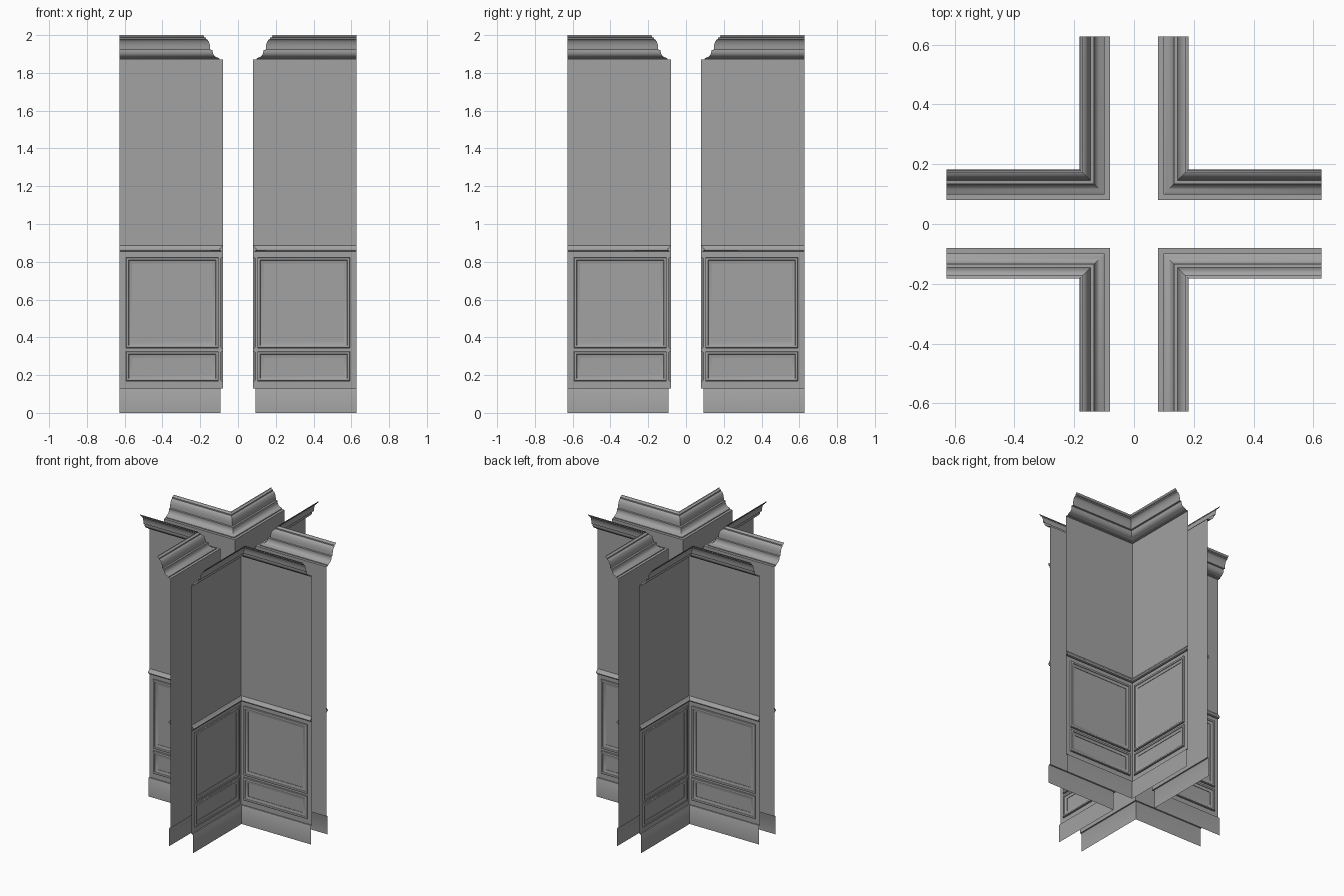
import bpy, bmesh, math

if "Cube" in bpy.data.objects:
    bpy.data.objects.remove(bpy.data.objects["Cube"])

WALL = 0.08   # distance of each wall plane from the centre
END = 0.627   # where each wall leg stops

paint = bpy.data.materials.new("grey_paint")
paint.use_nodes = True
grey = (0.36, 0.36, 0.36, 1)
paint.diffuse_color = grey
paint.node_tree.nodes["Principled BSDF"].inputs["Base Color"].default_value = grey


def finish(bm, name):
    """Turn a one-quadrant mesh into an object mirrored to all four corners."""
    bmesh.ops.recalc_face_normals(bm, faces=bm.faces)
    # make the visible side face the inside of the corner
    if sum((f.normal.x + f.normal.y) * f.calc_area() for f in bm.faces) < 0:
        bmesh.ops.reverse_faces(bm, faces=bm.faces)
    mesh = bpy.data.meshes.new(name)
    bm.to_mesh(mesh)
    bm.free()
    mesh.materials.append(paint)
    obj = bpy.data.objects.new(name, mesh)
    bpy.context.collection.objects.link(obj)
    bpy.ops.object.select_all(action='DESELECT')
    obj.select_set(True)
    bpy.context.view_layer.objects.active = obj
    bpy.ops.object.shade_smooth_by_angle(angle=math.radians(32))
    mirror = obj.modifiers.new("four_corners", 'MIRROR')
    mirror.use_axis = (True, True, False)
    mirror.use_mirror_merge = False
    return obj


def bridge(bm, rows, closed=False):
    """Skin neighbouring rows of points with quads."""
    rows = [[bm.verts.new(p) for p in row] for row in rows]
    for a, b in zip(rows, rows[1:]):
        n = len(a)
        for i in range(n if closed else n - 1):
            j = (i + 1) % n
            bm.faces.new((a[i], a[j], b[j], b[i]))


def corner_sweep(name, profile):
    """Run a (projection, height) profile along both legs with a mitred corner."""
    bm = bmesh.new()
    bridge(bm, [[(END, WALL + d, z), (WALL + d, WALL + d, z), (WALL + d, END, z)]
                for d, z in profile])
    return finish(bm, name)


def arc(cx, cz, rx, rz, start, stop, steps=6):
    """Points on an elliptical arc, angles in degrees."""
    angles = [math.radians(start + (stop - start) * i / steps) for i in range(steps + 1)]
    return [(cx + rx * math.cos(a), cz + rz * math.sin(a)) for a in angles]


def panel_frame(name, low, high):
    """Raised picture-frame moulding on both legs of the corner."""
    left, right = 0.103, 0.594
    profile = [(0, 0), (0, 0.008)] + arc(0.009, 0.008, 0.007, 0.005, 180, 0, 5)
    profile += [(0.02, 0.006), (0.028, 0.005), (0.033, 0.003), (0.033, 0)]
    bm = bmesh.new()
    for swap in (False, True):
        rings = []
        for inset, rise in profile:
            x0, x1, z0, z1 = left + inset, right - inset, low + inset, high - inset
            y = WALL + rise
            ring = [(x0, y, z0), (x1, y, z0), (x1, y, z1), (x0, y, z1)]
            rings.append([(b, a, c) for a, b, c in ring] if swap else ring)
        bridge(bm, rings, closed=True)
    return finish(bm, name)


# plain wall sheet
corner_sweep("wall", [(0, 0.13), (0, 1.87)])

# skirting with a small top ledge
corner_sweep("baseboard", [(0.012, 0), (0.012, 0.124), (0.009, 0.13), (0, 0.13)])

# chair rail: lower fillet, rounded nose, hollow back to the wall
corner_sweep("chair_rail", [(0, 0.852), (0.008, 0.852), (0.008, 0.857)]
             + arc(0.008, 0.865, 0.008, 0.008, -90, 60)
             + [(0.008, 0.875), (0.005, 0.883), (0, 0.887)])

# wainscot panels
panel_frame("upper_panel_frame", 0.342, 0.824)
panel_frame("lower_panel_frame", 0.167, 0.326)

# crown: ledge, lower ogee, tall cove, stepped top
corner_sweep("crown_moulding", [(0, 1.87), (0.018, 1.87), (0.018, 1.876)]
             + arc(0.024, 1.913, 0.03, 0.032, -80, 0)
             + [(0.054, 1.921), (0.066, 1.922)]
             + arc(0.092, 1.926, 0.025, 0.054, 180, 115)
             + [(0.09, 1.979), (0.09, 1.986)]
             + arc(0.09, 1.996, 0.012, 0.009, -90, 0, 4)
             + [(0.102, 2.0)])
